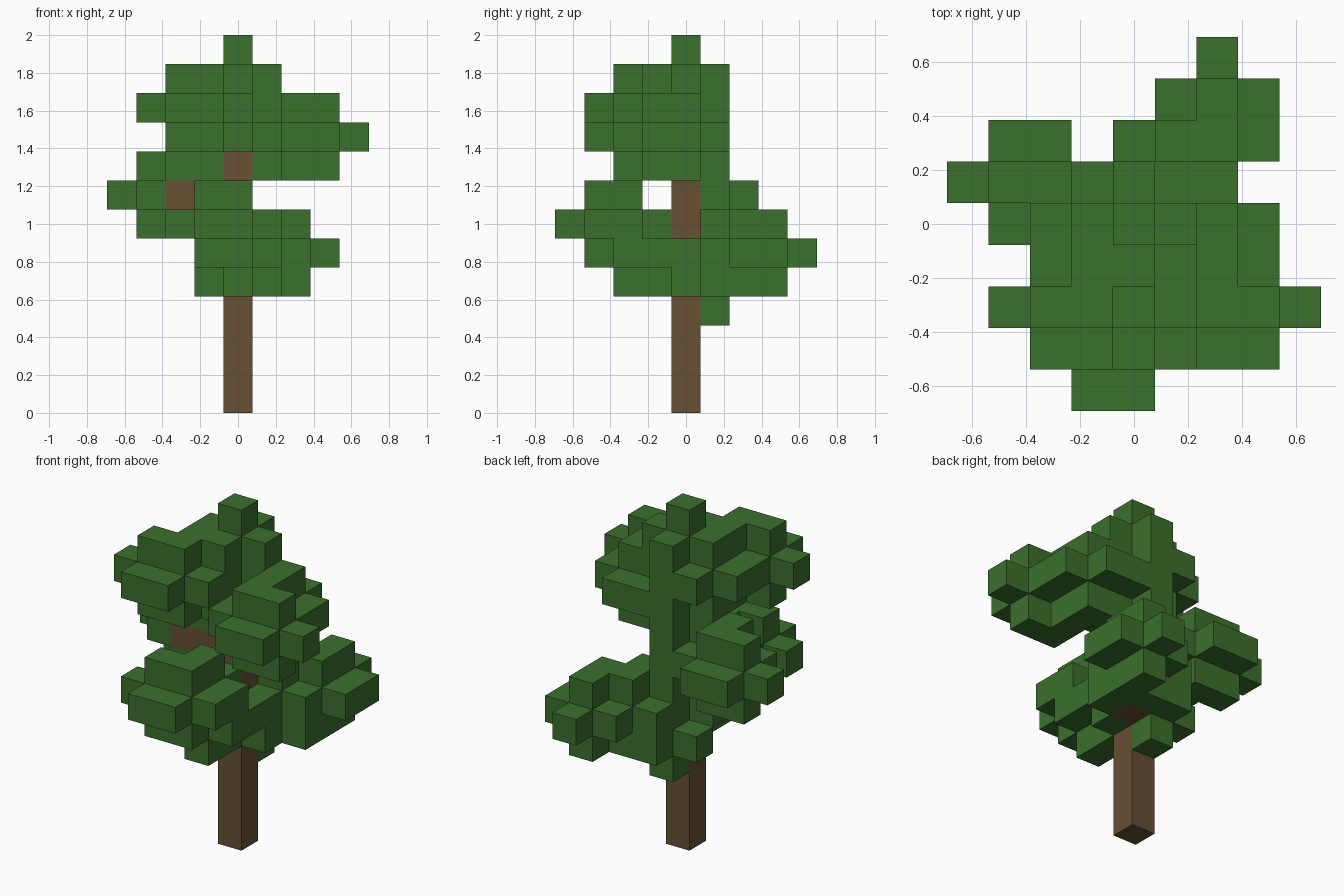
import bpy
import bmesh
from mathutils import Vector

default = bpy.data.objects.get("Cube")
if default:
    bpy.data.objects.remove(default, do_unlink=True)

LEVELS = 13
SIZE = 2 / LEVELS
SIDES = [Vector(d) for d in ((1, 0, 0), (-1, 0, 0), (0, 1, 0),
                             (0, -1, 0), (0, 0, 1), (0, 0, -1))]
STEP = {"E": SIDES[0], "W": SIDES[1], "N": SIDES[2],
        "S": SIDES[3], "U": SIDES[4], "D": SIDES[5]}


def make_material(name, colour):
    mat = bpy.data.materials.new(name)
    mat.use_nodes = True
    mat.diffuse_color = (*colour, 1)
    mat.node_tree.nodes["Principled BSDF"].inputs["Base Color"].default_value = (*colour, 1)
    return mat


def walk(level, steps):
    """Cells of a branch that leaves the trunk at a level."""
    cell, cells = Vector((0, 0, level)), []
    for letter in steps:
        cell = cell + STEP[letter]
        cells.append(tuple(int(c) for c in cell))
    return cells


def around(cell):
    return [tuple(int(c) for c in Vector(cell) + d) for d in SIDES]


def build_blocks(name, cells, solid, mat):
    """Joins cubes into one skin, keeping only the outside faces."""
    bm = bmesh.new()
    for cell in sorted(cells):
        centre = Vector(cell) + Vector((0, 0, 0.5))
        for d, neighbour in zip(SIDES, around(cell)):
            if neighbour in solid:
                continue
            u = Vector((d.y, d.z, d.x))
            v = d.cross(u)
            corners = [centre + (d + u * a + v * b) / 2
                       for a, b in ((-1, -1), (1, -1), (1, 1), (-1, 1))]
            bm.faces.new([bm.verts.new(c * SIZE) for c in corners])
    bmesh.ops.remove_doubles(bm, verts=bm.verts, dist=0.001)
    mesh = bpy.data.meshes.new(name)
    bm.to_mesh(mesh)
    bm.free()
    mesh.materials.append(mat)
    obj = bpy.data.objects.new(name, mesh)
    bpy.context.collection.objects.link(obj)
    return obj


# Trunk and branches
trunk = [(0, 0, k) for k in range(LEVELS - 1)]
branches = [
    walk(4, "NEUNEN"),   # low rear branch
    walk(5, "SSUSW"),    # low front branch
    walk(7, "WWNW"),     # middle side branch
    walk(9, "EESSE"),    # high side branch
    walk(10, "WSSW"),    # top branch
]
wood = set(trunk)
for branch in branches:
    wood.update(branch)

# Leaves wrap the branches and the crown of the trunk
leaves = set()
for cell in [c for b in branches for c in b] + trunk[9:]:
    leaves.update(around(cell))
leaves.update((0, 1, k) for k in range(5, 12))
leaves.add((-1, 0, 5))

# Bare patches where the wood shows through
bare = {(-1, -1, 7), (-2, -1, 7), (1, 1, 3), (0, -1, 8)}
leaves -= wood | bare

solid = wood | leaves
brown = make_material("bark brown", (0.133, 0.08, 0.034))
green = make_material("leaf green", (0.044, 0.16, 0.026))
build_blocks("trunk_and_branches", wood, solid, brown)
build_blocks("foliage", leaves, solid, green)
